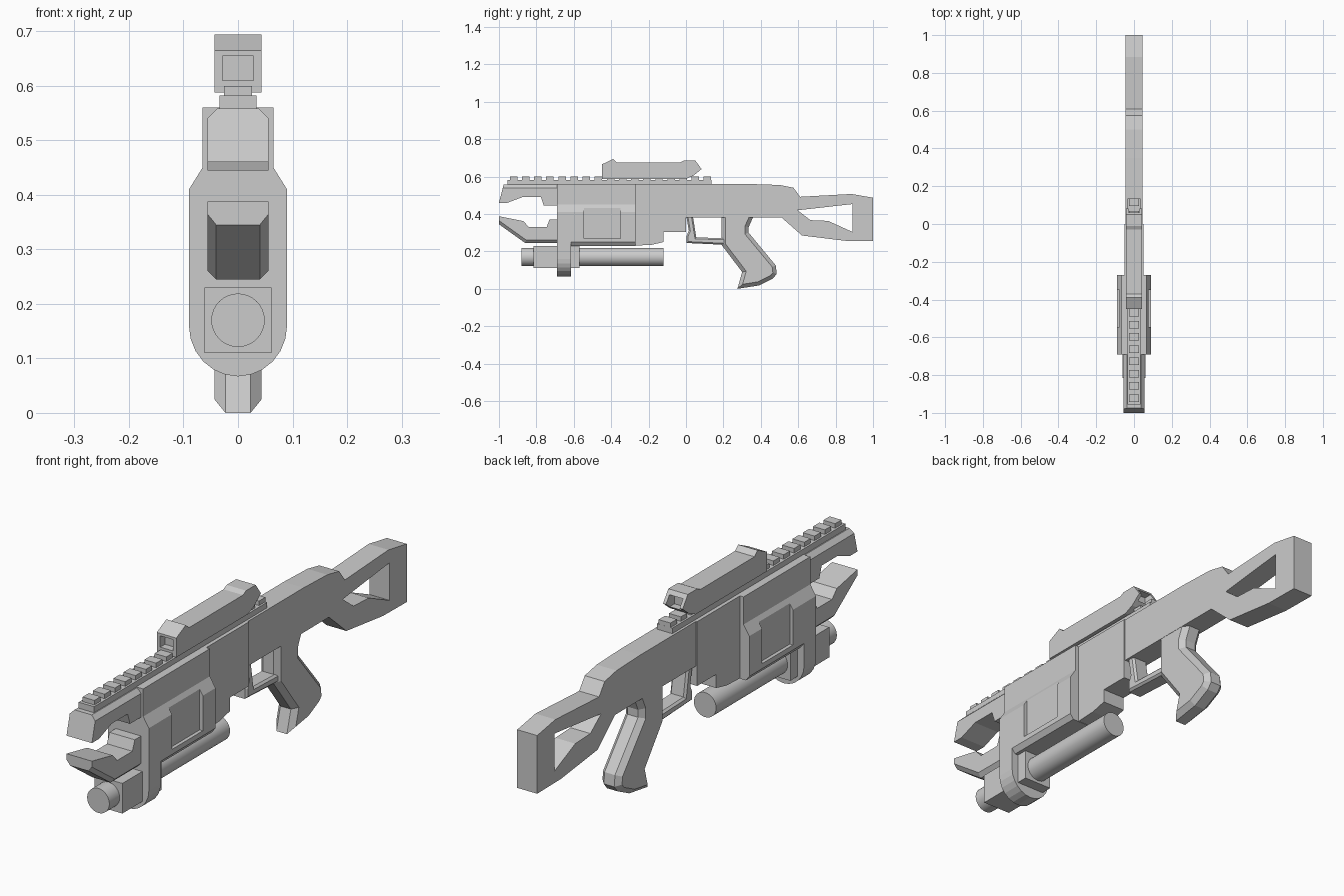
import bpy, bmesh, math
from mathutils import Vector

if "Cube" in bpy.data.objects:
    bpy.data.objects.remove(bpy.data.objects["Cube"])


def finish(name, bm):
    bmesh.ops.recalc_face_normals(bm, faces=bm.faces[:])
    me = bpy.data.meshes.new(name)
    bm.to_mesh(me)
    bm.free()
    ob = bpy.data.objects.new(name, me)
    bpy.context.collection.objects.link(ob)
    return ob


def prism(name, pts, a, b, axis='X', bevel=0.0, pick=lambda p: True):
    """Extrude a profile from a to b; optionally chamfer the rims of its end caps.
    axis X: profile is (y, z); axis Y: profile is (x, z)."""
    bm = bmesh.new()
    put = (lambda p, t: (t, p[0], p[1])) if axis == 'X' else (lambda p, t: (p[0], t, p[1]))
    lo = [bm.verts.new(put(p, a)) for p in pts]
    hi = [bm.verts.new(put(p, b)) for p in pts]
    caps = [bm.faces.new(lo), bm.faces.new(hi[::-1])]
    n = len(pts)
    for i in range(n):
        j = (i + 1) % n
        bm.faces.new((lo[i], hi[i], hi[j], lo[j]))
    bmesh.ops.recalc_face_normals(bm, faces=bm.faces[:])
    if bevel:
        edges = [e for f in caps for e in f.edges
                 if pick((e.verts[0].co + e.verts[1].co) / 2)]
        bmesh.ops.bevel(bm, geom=edges, offset=bevel, segments=1,
                        profile=0.5, affect='EDGES')
    return finish(name, bm)


def slab(name, pts, hw, **kw):
    return prism(name, pts, -hw, hw, **kw)


def box(name, x, y, z):
    return prism(name, [(y[0], z[0]), (y[1], z[0]), (y[1], z[1]), (y[0], z[1])], x[0], x[1])


def cut(ob, cutter):
    m = ob.modifiers.new('cut', 'BOOLEAN')
    m.operation = 'DIFFERENCE'
    m.solver = 'EXACT'
    m.object = cutter
    cutter.hide_render = True
    cutter.hide_viewport = True


# Rear body and skeleton stock
stock = slab('stock', [(-0.05, 0.56), (0.35, 0.56), (0.5, 0.555), (0.575, 0.54),
                       (0.61, 0.492), (0.885, 0.507), (1.0, 0.487), (1.0, 0.255),
                       (0.85, 0.257), (0.62, 0.285), (0.51, 0.382), (-0.05, 0.382)], 0.044)
cut(stock, slab('stock_cutter', [(0.597, 0.42), (0.89, 0.453), (0.89, 0.304),
                                 (0.76, 0.363), (0.665, 0.367)], 0.1))

# Receiver block
slab('receiver', [(-0.3, 0.56), (0, 0.56), (0, 0.304), (-0.12, 0.304), (-0.12, 0.25),
                  (-0.185, 0.235), (-0.3, 0.23)], 0.049)

# Pistol grip with chamfered sides
slab('grip', [(0.19, 0.42), (0.19, 0.235), (0.30, 0.09), (0.275, 0.0), (0.39, 0.018),
              (0.465, 0.055), (0.485, 0.08), (0.48, 0.125), (0.335, 0.3), (0.335, 0.33),
              (0.375, 0.42)], 0.043, bevel=0.02)

# Trigger guard
slab('trigger_guard', [(0.0, 0.4), (0.015, 0.31), (0.004, 0.285), (0.004, 0.245),
                       (0.21, 0.235), (0.21, 0.27), (0.055, 0.275), (0.035, 0.4)],
     0.035, bevel=0.008)

# Drum housing with a recessed window on each side
half = [(0.065, 0.56), (0.065, 0.45), (0.09, 0.41)]


def mirrored(h):
    return h + [(-x, z) for x, z in reversed(h) if x > 1e-6]


housing = prism('housing', mirrored(half + [(0.09, 0.25), (0.075, 0.23)]), -0.62, -0.27, 'Y')
for s, side in ((1, 'right'), (-1, 'left')):
    cut(housing, box('window_cutter_' + side, sorted((s * 0.076, s * 0.2)),
                     (-0.545, -0.35), (0.27, 0.44)))

# Front bracket that wraps the light
arc = [(0.09 * math.cos(math.radians(a)), 0.16 - 0.093 * math.sin(math.radians(a)))
       for a in range(0, 91, 15)]
prism('front_bracket', mirrored(half + arc), -0.69, -0.615, 'Y')

# Muzzle jaws, chamfered on their outer edges
slab('upper_jaw', [(-0.65, 0.558), (-0.975, 0.558), (-1.0, 0.46), (-0.955, 0.46),
                   (-0.875, 0.49), (-0.775, 0.49), (-0.76, 0.445), (-0.65, 0.445)],
     0.056, bevel=0.018, pick=lambda p: p.z > 0.55)
slab('lower_jaw', [(-0.65, 0.245), (-0.86, 0.245), (-1.0, 0.345), (-1.0, 0.388),
                   (-0.87, 0.362), (-0.84, 0.33), (-0.745, 0.33), (-0.73, 0.37),
                   (-0.65, 0.37)],
     0.056, bevel=0.016, pick=lambda p: p.z < 0.26 or (p.z < 0.3 and p.y < -0.9))

# Top rail with repeated teeth
box('rail_base', (-0.034, 0.034), (-0.955, 0.135), (0.555, 0.582))
for i in range(17):
    y = -0.922 + i * 0.0648
    box('rail_tooth_%02d' % (i + 1), (-0.026, 0.026), (y - 0.02, y + 0.02), (0.58, 0.6))

# Sight with hollow front and rear windows
sight = slab('sight', [(-0.45, 0.588), (-0.45, 0.665), (-0.39, 0.694), (-0.37, 0.676),
                       (-0.03, 0.676), (-0.01, 0.686), (0.05, 0.686), (0.083, 0.64),
                       (0.04, 0.605), (0.0, 0.588)], 0.043)
cut(sight, box('sight_front_cutter', (-0.028, 0.028), (-0.5, -0.42), (0.61, 0.655)))
cut(sight, box('sight_rear_cutter', (-0.03, 0.03), (0.03, 0.12), (0.622, 0.67)))

# Under-barrel light: tube and square clamp
bpy.ops.mesh.primitive_cylinder_add(vertices=32, radius=0.049, depth=0.76,
                                    location=(0, -0.5, 0.17),
                                    rotation=(math.pi / 2, 0, 0))
tube = bpy.context.object
tube.name = 'light_tube'
bpy.ops.object.shade_smooth_by_angle(angle=math.radians(30))
box('light_clamp', (-0.061, 0.061), (-0.815, -0.57), (0.11, 0.23))
